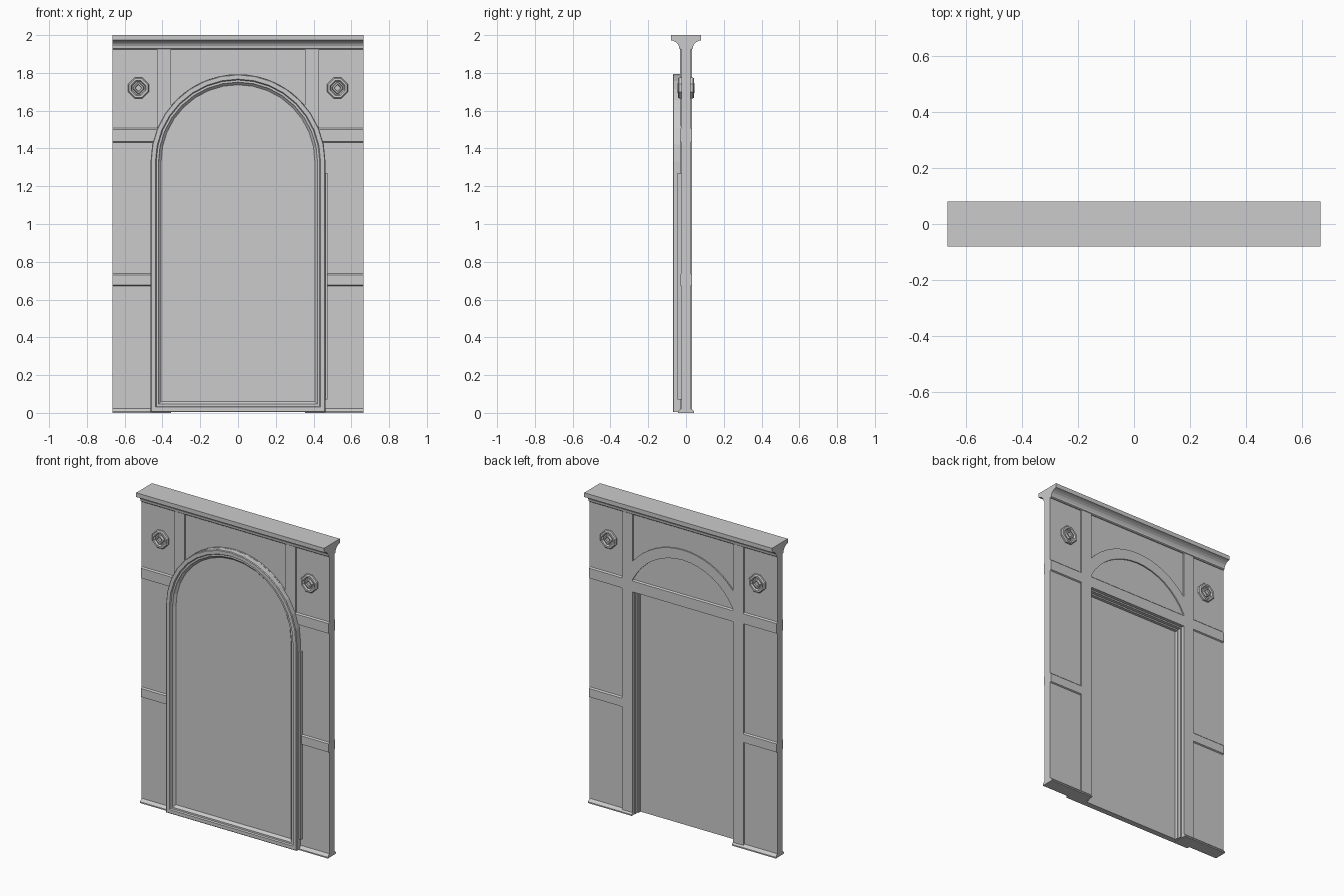
import bpy, bmesh
from math import pi, sin, cos, acos, atan2

if "Cube" in bpy.data.objects:
    bpy.data.objects.remove(bpy.data.objects["Cube"])

W, OPEN_X, PIL_X = 0.665, 0.355, 0.43      # half width, opening, pilaster outer edge
CORE, RAISED = 0.025, 0.033                # half depths of wall and trim
ARC_Z, ARC_R = 1.33, 0.463                 # arch centre height and outer radius


def finish(name, bm):
    bmesh.ops.recalc_face_normals(bm, faces=bm.faces[:])
    me = bpy.data.meshes.new(name)
    bm.to_mesh(me)
    bm.free()
    ob = bpy.data.objects.new(name, me)
    bpy.context.collection.objects.link(ob)
    return ob


def loft(name, rings):
    """Skin a list of equal-length 3D rings and cap both ends."""
    bm = bmesh.new()
    vs = [[bm.verts.new(p) for p in r] for r in rings]
    n = len(vs[0])
    for a, b in zip(vs, vs[1:]):
        for i in range(n):
            j = (i + 1) % n
            bm.faces.new((a[i], a[j], b[j], b[i]))
    bm.faces.new(vs[0])
    bm.faces.new(vs[-1])
    return finish(name, bm)


def prism(name, xz, y0, y1):
    return loft(name, [[(x, y, z) for x, z in xz] for y in (y0, y1)])


def mould(name, yz, x0, x1):
    """Symmetric moulding along x from a half profile (y, z)."""
    prof = yz + [(-y, z) for y, z in reversed(yz)]
    return loft(name, [[(x, y, z) for y, z in prof] for x in (x0, x1)])


def rect(x0, x1, z0, z1):
    return [(x0, z0), (x1, z0), (x1, z1), (x0, z1)]


def portal(x, top):
    """Upside-down U outline between the opening and an inner edge."""
    return [(-OPEN_X - .01, 0.004), (-x, 0.004), (-x, top), (x, top), (x, 0.004),
            (OPEN_X + .01, 0.004), (OPEN_X + .01, 1.44), (-OPEN_X - .01, 1.44)]


def arc(r, a0, n=16):
    return [(r * cos(a0 + (pi - 2 * a0) * i / n), ARC_Z + r * sin(a0 + (pi - 2 * a0) * i / n))
            for i in range(n + 1)]


# Wall slab with the doorway left open
prism("wall", [(-W, 0), (-OPEN_X, 0), (-OPEN_X, 1.43), (OPEN_X, 1.43), (OPEN_X, 0),
               (W, 0), (W, 1.95), (-W, 1.95)], -CORE, CORE)

# Cornice with cove underside
mould("cornice", [(.03, 1.925), (.036, 1.93), (.038, 1.943), (.045, 1.955), (.056, 1.964),
                  (.068, 1.970), (.08, 1.973), (.08, 2.0)], -W, W)


def rail_profile(z0, z1):
    return [(CORE - .003, z0), (RAISED, z0 + .006), (RAISED, z1 - .01), (CORE - .003, z1)]


# Pilasters, side rails, skirting
for s, side in ((-1, "left"), (1, "right")):
    prism(side + "_pilaster", rect(s * OPEN_X, s * PIL_X, 0, 1.94), -RAISED, RAISED)
    for z0, z1, lvl in ((.67, .74, "lower"), (1.43, 1.51, "upper")):
        mould(f"{side}_{lvl}_rail", rail_profile(z0, z1), s * PIL_X, s * W)
    mould(side + "_skirting", [(.042, 0), (.042, .008), (RAISED, .018), (CORE - .003, .026)],
          s * OPEN_X, s * W)

# Lintel rail over the doorway and arch band above it
mould("lintel_rail", [(RAISED, 1.43), (RAISED, 1.50), (CORE - .003, 1.51)], -OPEN_X, OPEN_X)
prism("arch_band", arc(ARC_R, acos(OPEN_X / ARC_R)) +
      arc(.398, atan2(.18, OPEN_X))[::-1], -RAISED, RAISED)

# Stepped jamb inside the doorway
prism("jamb_step_outer", portal(.348, 1.421), -.03, .012)
prism("jamb_step_inner", portal(.341, 1.412), -.031, -.010)


# Arched door slab with moulded frame and sunken panel
def door_ring(inset, y):
    r = ARC_R - inset
    pts = arc(r, 0) + [(-r, .004 + inset), (r, .004 + inset)]
    return [(x, y, z) for x, z in pts]


loft("arched_door", [door_ring(d, y) for d, y in (
    (0, -.029), (0, -.066), (.004, -.070), (.026, -.070), (.031, -.062),
    (.042, -.062), (.046, -.056), (.056, -.046))])

# Hinge strip, in three lengths on the right edge
for i, (z0, z1) in enumerate(((.07, .40), (.40, .66), (.66, 1.27))):
    prism(f"hinge_strip_{i + 1}", rect(.455, .474, z0, z1), -.045, -.022)


# Diamond rosettes on both faces
def diamond(cx, r, c, y):
    pts = [(r, -c), (r, c), (c, r), (-c, r), (-r, c), (-r, -c), (-c, -r), (c, -r)]
    return [(cx + x, y, 1.72 + z) for x, z in pts]


for sx, side in ((-1, "left"), (1, "right")):
    for sy, face in ((-1, "front"), (1, "back")):
        loft(f"{side}_{face}_rosette", [diamond(sx * .527, r, c, sy * y) for r, c, y in (
            (.056, .020, .022), (.056, .020, .036), (.050, .018, .043), (.040, .013, .043),
            (.034, .010, .032), (.029, .006, .032), (.026, .004, .045), (.018, .003, .045),
            (.015, .002, .038))])
